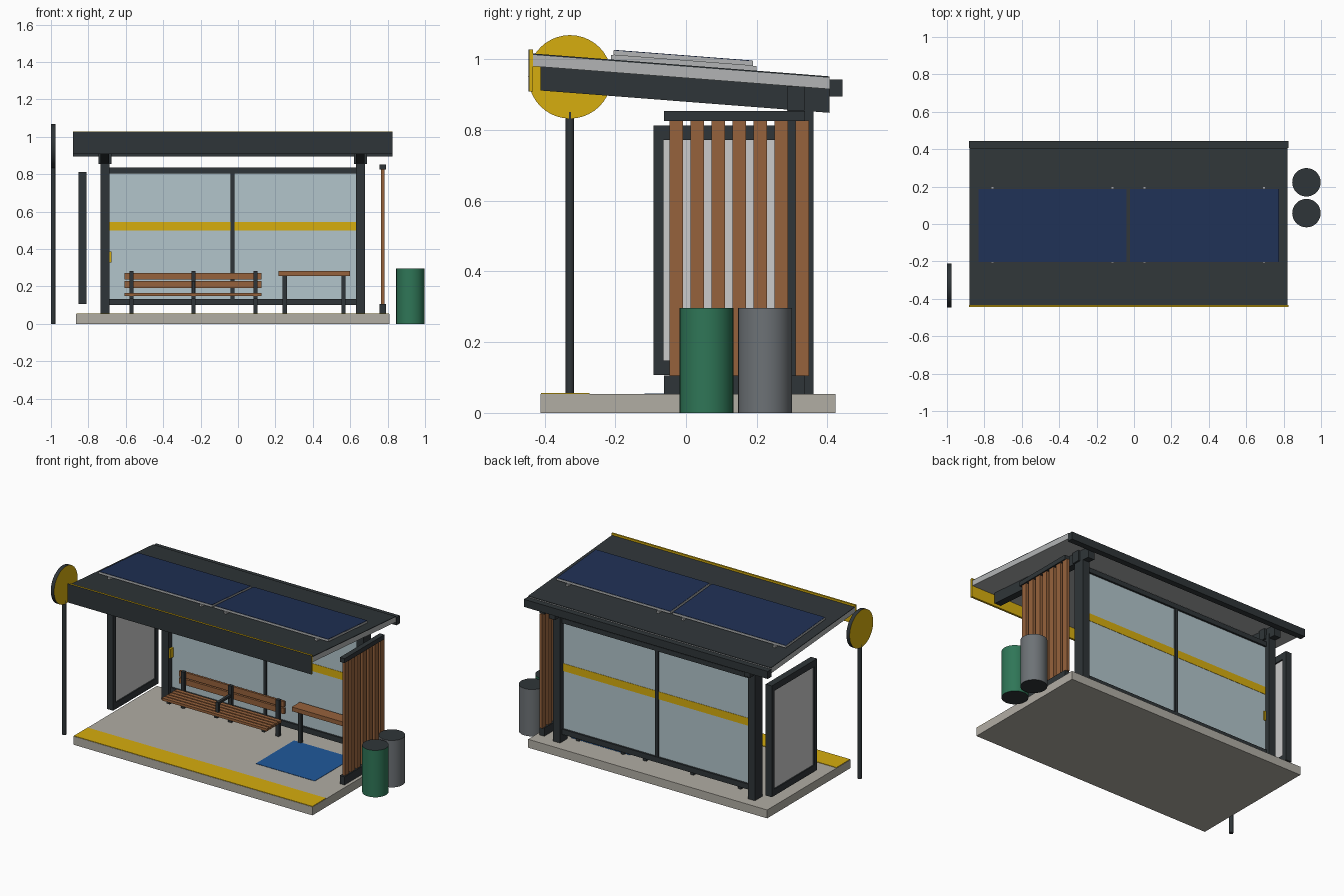
import bpy, bmesh, math

if "Cube" in bpy.data.objects:
    bpy.data.objects.remove(bpy.data.objects["Cube"])


def material(name, hexcode):
    m = bpy.data.materials.new(name)
    srgb = [int(hexcode[i:i + 2], 16) / 255 for i in (0, 2, 4)]
    m.diffuse_color = [c / 12.92 if c < .04 else ((c + .055) / 1.055) ** 2.4 for c in srgb] + [1]
    m.use_nodes = True
    m.node_tree.nodes["Principled BSDF"].inputs["Base Color"].default_value = m.diffuse_color
    return m


DARK = material("dark_metal", "2f3538")
YELLOW = material("yellow", "d6ad0e")
WOOD = material("wood", "96623c")
GLASS = material("glass", "b2c5cb")
STONE = material("concrete", "b1ada4")
LIGHT = material("light_metal", "b2b4b5")
SOLAR = material("solar_blue", "1f3054")
BLUE = material("mat_blue", "20589b")
GREEN = material("bin_green", "2f7657")
GREY = material("bin_grey", "6d7276")
POSTER = material("poster", "d2d2ce")


def prism(name, profile, x0, x1, mat):
    """Extrude a (y, z) profile along x."""
    bm = bmesh.new()
    face = bm.faces.new([bm.verts.new((x0, y, z)) for y, z in profile])
    ext = bmesh.ops.extrude_face_region(bm, geom=[face])["geom"]
    bmesh.ops.translate(bm, vec=(x1 - x0, 0, 0),
                        verts=[v for v in ext if isinstance(v, bmesh.types.BMVert)])
    bmesh.ops.recalc_face_normals(bm, faces=bm.faces)
    me = bpy.data.meshes.new(name)
    bm.to_mesh(me)
    bm.free()
    me.materials.append(mat)
    ob = bpy.data.objects.new(name, me)
    bpy.context.collection.objects.link(ob)
    return ob


def box(name, x0, x1, y0, y1, z0, z1, mat):
    return prism(name, [(y0, z0), (y1, z0), (y1, z1), (y0, z1)], x0, x1, mat)


def roof_z(y):
    return 1.015 - .077 * (y + .433)


def sloped(name, x0, x1, y0, y1, low, high, mat):
    """Box following the roof pitch, offsets measured from the roof top."""
    return prism(name, [(y0, roof_z(y0) + low), (y1, roof_z(y1) + low),
                        (y1, roof_z(y1) + high), (y0, roof_z(y0) + high)], x0, x1, mat)


def cylinder(name, r, depth, loc, mat, along_x=False, sides=32, cap=None):
    bpy.ops.mesh.primitive_cylinder_add(vertices=sides, radius=r, depth=depth, location=loc,
                                        rotation=(0, math.pi / 2 if along_x else 0, 0))
    ob = bpy.context.object
    ob.name = name
    ob.data.materials.append(mat)
    if cap:
        ob.data.materials.append(cap)
        for p in ob.data.polygons:
            p.material_index = int(abs(p.normal.z) > .9)
    bpy.ops.object.shade_smooth_by_angle(angle=math.radians(35))
    return ob


# Platform and floor markings
box("platform", -.865, .81, -.412, .423, 0, .053, STONE)
box("kerb_stripe", -.863, .808, -.41, -.273, .052, .056, YELLOW)
box("waiting_mat", .207, .62, -.117, .265, .052, .055, BLUE)

# Posts, rafters and joint blocks
for side, x in (("left", -.712), ("right", .654)):
    box(side + "_post", x - .024, x + .024, .287, .361, .053, .88, DARK)
    sloped(side + "_rafter", x - .022, x + .022, -.412, .406, -.102, -.035, DARK)
    box(side + "_joint_block", x - .035, x + .035, .285, .335, .855, .923, DARK)

# Roof deck, fascia, gutter, light strip
sloped("roof_deck", -.88, .822, -.433, .406, -.035, -.003, LIGHT)
sloped("roof_cover", -.88, .822, -.433, .406, -.003, .001, DARK)
box("fascia", -.883, .826, -.443, -.432, .909, 1.028, YELLOW)
box("fascia_face", -.883, .826, -.445, -.443, .909, 1.027, DARK)
box("gutter", -.883, .826, .406, .443, .895, .943, DARK)
sloped("light_strip", -.66, .6, .19, .215, -.045, -.034, POSTER)

# Solar panels on rails
for i, (x0, x1) in enumerate(((-.833, -.038), (-.024, .776))):
    sloped(f"solar_frame_{i}", x0, x1, -.205, .19, .014, .027, LIGHT)
    sloped(f"solar_cells_{i}", x0 + .002, x1 - .002, -.203, .188, .027, .029, SOLAR)
for i, x in enumerate((-.757, -.115, .057, .694)):
    sloped(f"solar_rail_{i}", x - .008, x + .008, -.212, .2, 0, .014, LIGHT)

# Glazed rear wall
box("rear_glass", -.688, .63, .32, .328, .12, .82, GLASS)
box("glass_stripe", -.688, .63, .318, .33, .498, .546, YELLOW)
box("glass_top_rail", -.69, .632, .308, .34, .805, .835, DARK)
box("glass_bottom_rail", -.69, .632, .308, .34, .1, .134, DARK)
box("glass_mullion", -.04, -.02, .31, .338, .13, .81, DARK)
box("call_box", -.69, -.676, .29, .335, .327, .386, YELLOW)

# Poster case on the left
box("poster_panel", -.846, -.819, -.07, .34, .14, .775, POSTER)
for n, y in (("front", -.092), ("rear", .333)):
    box(f"poster_{n}_stile", -.854, -.811, y, y + .028, .107, .812, DARK)
for n, z in (("bottom", .107), ("top", .771)):
    box(f"poster_{n}_rail", -.854, -.811, -.065, .334, z, z + .041, DARK)

# Timber slat screen on the right
box("screen_bottom_rail", .757, .79, -.062, .337, .053, .105, DARK)
box("screen_top_rail", .757, .79, -.062, .337, .825, .853, DARK)
for i in range(7):
    y = -.047 + .0595 * i
    box(f"screen_slat_{i}", .764, .783, y, y + .038, .104, .826, WOOD)

# Bench with three supports
for i in range(5):
    y = .108 + .031 * i
    box(f"bench_seat_slat_{i}", -.608, .126, y, y + .024, .15, .166, WOOD)
for i, z in enumerate((.193, .237)):
    box(f"bench_back_slat_{i}", -.608, .126, .28, .294, z, z + .036, WOOD)
for i, x in enumerate((-.57, -.238, .094)):
    box(f"bench_post_{i}", x - .011, x + .011, .258, .28, .053, .284, DARK)
    box(f"bench_bracket_{i}", x - .011, x + .011, .115, .26, .135, .15, DARK)
box("bench_armrest", -.247, -.229, .13, .26, .215, .229, DARK)
box("bench_armrest_upright", -.247, -.229, .13, .146, .16, .216, DARK)

# Leaning perch
box("perch_top", .217, .6, .228, .308, .257, .284, WOOD)
for i, x in enumerate((.25, .565)):
    box(f"perch_leg_{i}", x - .011, x + .011, .258, .28, .053, .258, DARK)

# Litter bins
for n, y, m in (("green", .058, GREEN), ("grey", .223, GREY)):
    cylinder(n + "_bin", .076, .297, (.922, y, .1485), m, cap=DARK)

# Stop sign pole and disc
cylinder("sign_pole", .012, .85, (-.988, -.328, .425), DARK, sides=16)
cylinder("sign_disc", .118, .023, (-.988, -.328, .95), DARK, along_x=True, sides=40, cap=YELLOW)
